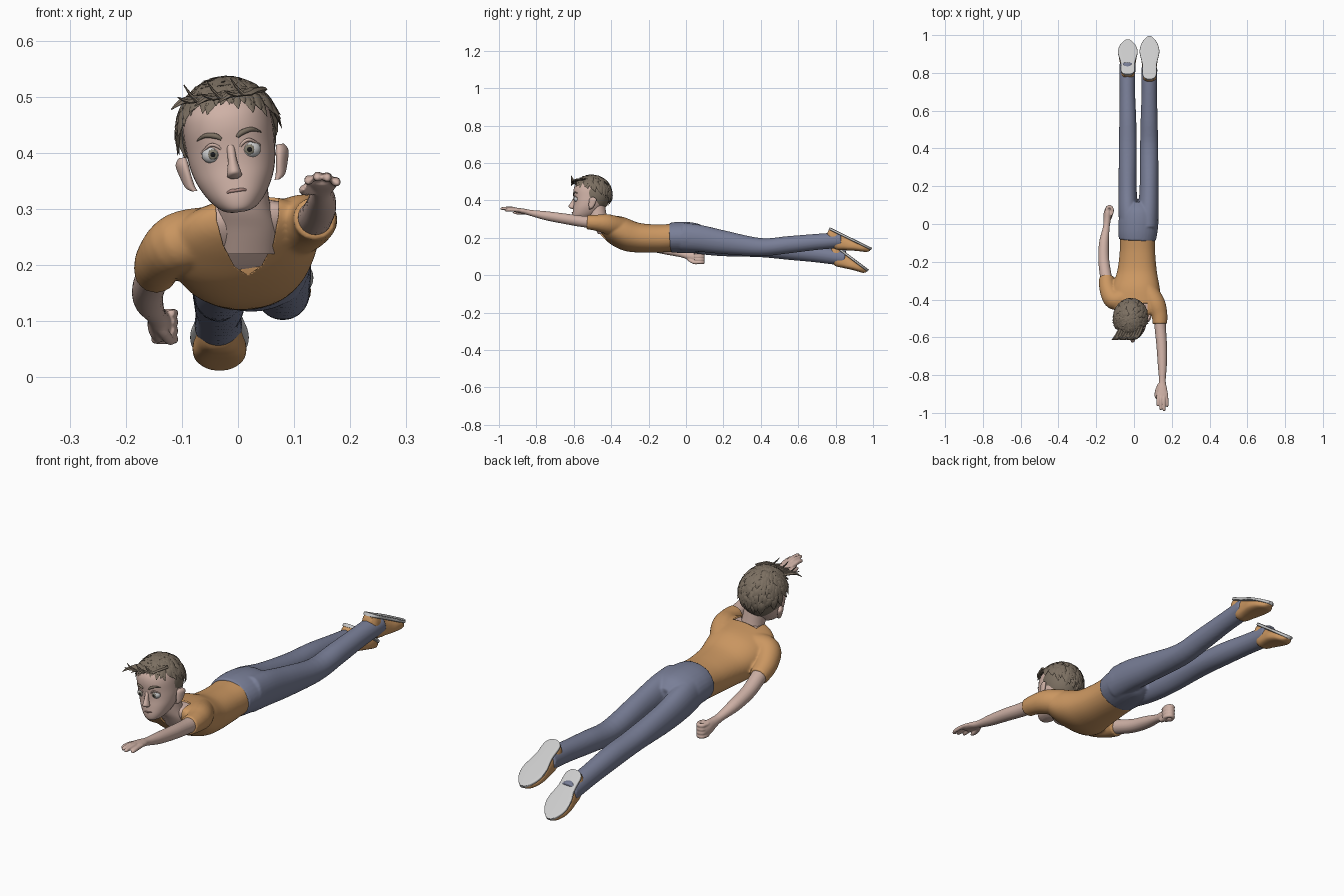
import bpy, bmesh, math, random
from mathutils import Vector, Matrix

if "Cube" in bpy.data.objects:
    bpy.data.objects.remove(bpy.data.objects["Cube"])

random.seed(4)


def material(name, r, g, b):
    m = bpy.data.materials.new(name)
    m.diffuse_color = (r, g, b, 1)
    m.use_nodes = True
    m.node_tree.nodes["Principled BSDF"].inputs["Base Color"].default_value = m.diffuse_color
    return m


SKIN = material("skin", .62, .44, .38)
LIP = material("lip", .42, .25, .22)
SHIRT = material("shirt_orange", .60, .31, .12)
DENIM = material("denim", .19, .21, .31)
HAIR = material("hair", .20, .16, .12)
WHITE = material("eye_white", .85, .85, .83)
IRIS = material("iris", .22, .20, .15)
BLACK = material("pupil", .01, .01, .01)


def spline(rows, steps):
    """Catmull-Rom interpolation of rows (x, y, z, half width, half height)."""
    out = []
    for i in range(len(rows) - 1):
        p = [rows[max(0, min(len(rows) - 1, i + k))] for k in (-1, 0, 1, 2)]
        for s in range(steps):
            t = s / steps
            out.append([.5 * (2 * b + (c - a) * t + (2 * a - 5 * b + 4 * c - d) * t * t
                              + (3 * b - a - 3 * c + d) * t ** 3) for a, b, c, d in zip(*p)])
    return out + [list(rows[-1])]


def add_loft(bm, rows, sides, steps, axis, up, roll, power):
    rows = spline([r if len(r) == 5 else (*r, r[3]) for r in rows], steps)
    rings = []
    for i, r in enumerate(rows):
        t = axis or Vector(rows[min(i + 1, len(rows) - 1)][:3]) - Vector(rows[max(i - 1, 0)][:3])
        t = Vector(t).normalized()
        s = t.cross(Vector(up)).normalized()
        s.rotate(Matrix.Rotation(roll, 3, t))
        n = s.cross(t)
        ring = []
        for k in range(sides):
            c, d = math.cos(math.tau * k / sides), math.sin(math.tau * k / sides)
            c, d = (math.copysign(abs(v) ** (2 / power), v) for v in (c, d))
            ring.append(bm.verts.new(Vector(r[:3]) + s * c * max(r[3], 4e-4) + n * d * max(r[4], 4e-4)))
        rings.append(ring)
    for a, b in zip(rings, rings[1:]):
        for k in range(sides):
            bm.faces.new((a[k - 1], a[k], b[k], b[k - 1]))
    bm.faces.new(rings[0])
    bm.faces.new(rings[-1])


def finish(bm, name, mat, angle=50):
    bmesh.ops.recalc_face_normals(bm, faces=bm.faces)
    me = bpy.data.meshes.new(name)
    bm.to_mesh(me)
    bm.free()
    ob = bpy.data.objects.new(name, me)
    bpy.context.collection.objects.link(ob)
    if mat:
        me.materials.append(mat)
    bpy.ops.object.select_all(action='DESELECT')
    ob.select_set(True)
    bpy.context.view_layer.objects.active = ob
    bpy.ops.object.shade_smooth_by_angle(angle=math.radians(angle))
    return ob


def loft(name, groups, mat, sides=24, steps=5, axis=None, up=(0, 0, 1), roll=0, power=2, angle=50):
    bm = bmesh.new()
    for rows in groups:
        add_loft(bm, rows, sides, steps, axis, up, roll, power)
    return finish(bm, name, mat, angle)


def ball(name, loc, scale, mat, rz=0):
    bm = bmesh.new()
    m = Matrix.Translation(loc) @ Matrix.Rotation(rz, 4, 'Z') @ Matrix.Diagonal((*scale, 1))
    bmesh.ops.create_uvsphere(bm, u_segments=24, v_segments=14, radius=1, matrix=m)
    return finish(bm, name, mat)


def fuse(ob, voxel=.005):
    """Melt overlapping volumes of one object into a single smooth skin."""
    r = ob.modifiers.new("fuse", 'REMESH')
    r.mode, r.voxel_size, r.use_smooth_shade = 'VOXEL', voxel, True
    s = ob.modifiers.new("soften", 'SMOOTH')
    s.factor, s.iterations = .5, 6


# Shirt: torso and two sleeves fused, with a scooped neckline cut out
ROLL = math.radians(-8)
torso = [(.018, -.07, .2, .093, .074), (.018, -.15, .196, .094, .074), (.016, -.25, .2, .105, .078),
         (.01, -.33, .22, .125, .088), (.008, -.40, .242, .135, .076), (.008, -.45, .266, .115, .054),
         (.01, -.48, .282, .08, .034), (.01, -.493, .287, .03, .014)]
sleeve_r = [(.06, -.34, .25, .055), (.112, -.42, .273, .053), (.134, -.48, .28, .043), (.137, -.53, .283, .038)]
sleeve_l = [(-.05, -.39, .25, .055), (-.105, -.40, .24, .054), (-.138, -.345, .21, .045), (-.147, -.28, .185, .038)]
bm = bmesh.new()
add_loft(bm, torso, 48, 5, (0, 1, 0), (0, 0, 1), ROLL, 2.2)
for s in (sleeve_r, sleeve_l):
    add_loft(bm, s, 24, 5, None, (0, 0, 1), 0, 2)
shirt = finish(bm, "shirt", SHIRT)
fuse(shirt)

bm = bmesh.new()
outline = [(.018, .182), (-.006, .198), (-.026, .235), (-.038, .28), (-.042, .36),
           (.072, .36), (.072, .29), (.063, .24), (.042, .2)]
face = bm.faces.new([bm.verts.new((x, -.6, z)) for x, z in outline])
new = bmesh.ops.extrude_face_region(bm, geom=[face])['geom']
bmesh.ops.translate(bm, vec=(0, .18, 0), verts=[v for v in new if isinstance(v, bmesh.types.BMVert)])
cutter = finish(bm, "neckline_cutter", None)
cutter.hide_render = True
cutter.hide_viewport = True
cut = shirt.modifiers.new("neckline", 'BOOLEAN')
cut.object, cut.operation = cutter, 'DIFFERENCE'

# Chest skin inside the shirt, and neck
loft("chest", [[(x, y + .006, z, a - .006, b - .006) for x, y, z, a, b in torso[3:]]], SKIN, 48, 5,
     axis=(0, 1, 0), roll=ROLL, power=2.2)
loft("neck", [[(.018, -.435, .22, .05, .035), (.018, -.45, .265, .053, .045), (.01, -.47, .31, .047, .048),
               (0, -.485, .39, .047, .05)]], SKIN, 32, axis=(0, 0, 1), up=(0, 1, 0))

# Trousers: hips and two legs fused
hips = [(.018, -.085, .2, .098, .079), (.02, -.04, .202, .104, .083), (.024, .02, .2, .105, .083),
        (.024, .07, .195, .09, .075), (.024, .11, .19, .05, .05)]
leg_l = [(-.02, -.02, .2, .055, .072), (-.031, .07, .185, .052, .072), (-.034, .2, .162, .048, .061),
         (-.033, .4, .143, .047, .047), (-.033, .55, .130, .045, .048), (-.035, .7, .112, .041, .044),
         (-.035, .85, .092, .043, .043)]
leg_r = [(.07, -.02, .205, .057, .075), (.076, .07, .197, .054, .072), (.08, .2, .176, .05, .063),
         (.08, .4, .15, .048, .048), (.08, .55, .163, .045, .046), (.081, .7, .178, .041, .043),
         (.081, .83, .188, .043, .042)]
fuse(loft("trousers", [hips, leg_l, leg_r], DENIM, 32))

# Shoes: grey sole on top, orange upper beneath, built along +y then tilted
for side, heel, length, tilt in (("left", (-.033, .79, .162), .23, 37), ("right", (.082, .765, .25), .252, 26)):
    place = Matrix.Translation(heel) @ Matrix.Rotation(-math.radians(tilt), 4, 'X')
    widths = [(0, .012), (.03, .026), (.12, .037), (.35, .038), (.62, .052), (.8, .046), (.93, .028), (1, .01)]
    sole = loft(side + "_sole", [[(0, u * length, 0, w, .007) for u, w in widths]], None, 32,
                axis=(0, 1, 0), power=5, angle=40)
    rows = [(.01, .02, .03), (.1, .034, .06), (.3, .036, .085), (.48, .042, .07), (.65, .048, .052),
            (.82, .042, .036), (.93, .025, .026), (.985, .01, .012)]
    upper = loft(side + "_shoe_upper", [[(0, u * length, -h / 2, w, h / 2) for u, w, h in rows]], SHIRT, 32,
                 axis=(0, 1, 0), power=2.6)
    sole.matrix_world = upper.matrix_world = place

# Reaching arm with an open hand
arm = [(.134, -.47, .28, .033), (.14, -.56, .288, .03), (.147, -.65, .302, .028), (.15, -.75, .318, .024),
       (.15, -.83, .333, .018, .016), (.15, -.87, .342, .025, .014), (.151, -.91, .349, .029, .012),
       (.151, -.925, .351, .022, .008)]
reach = [arm]
for dx, tip, z in ((-.022, -.965, .351), (-.008, -.985, .357), (.007, -.992, .356), (.021, -.97, .348)):
    x = .151 + dx
    reach.append([(x, -.895, .347, .008), (x + dx * .1, -.93, z + .001, .0085), (x + dx * .15, tip + .012, z, .008),
                  (x + dx * .2, tip + .002, z - .002, .005), (x + dx * .2, tip, z - .002, .001)])
reach.append([(.135, -.85, .335, .01), (.122, -.88, .334, .01), (.117, -.91, .334, .0085), (.118, -.928, .335, .002)])
fuse(loft("reaching_arm", reach, SKIN, 20), .003)

# Trailing arm with a closed fist
trail = [[(-.136, -.35, .21, .033), (-.15, -.27, .183, .031), (-.16, -.19, .157, .029), (-.159, -.1, .135, .026),
          (-.147, -.02, .112, .018), (-.142, .02, .102, .019, .023), (-.14, .055, .094, .021, .031),
          (-.139, .08, .091, .014, .025), (-.138, .086, .091, .006, .01)]]
for i in range(4):
    z = .068 + i * .0155
    trail.append([(-.148, .06, z, .008), (-.14, .088, z, .0085), (-.122, .09, z, .0085), (-.114, .07, z, .008),
                  (-.119, .045, z, .006)])
trail.append([(-.14, .01, .09, .009), (-.128, .03, .074, .0095), (-.12, .055, .065, .008), (-.118, .072, .066, .003)])
fuse(loft("trailing_arm", trail, SKIN, 20), .003)

# Head, in its own upright frame (z = chin to crown), tilted as one piece
head_parts = []
skull = [(-.086, -.08, -.035, .012), (-.08, -.093, -.01, .03), (-.06, -.097, .03, .05), (-.03, -.094, .06, .067),
         (0, -.09, .08, .076), (.03, -.09, .09, .079), (.07, -.092, .092, .08), (.10, -.083, .088, .074),
         (.13, -.055, .065, .05), (.144, -.015, .025, .012)]
head_parts.append(loft("head", [[(0, (f + b) / 2, z, w, (b - f) / 2) for z, f, b, w in skull]], SKIN, 40,
                       axis=(0, 0, 1), up=(0, 1, 0), power=2.15))
head_parts.append(loft("nose", [[(0, -.085, .034, .007, .006), (0, -.094, .008, .008, .012),
                                 (0, -.101, -.012, .012, .017), (0, -.099, -.021, .013, .012),
                                 (0, -.096, -.026, .006, .004)]], SKIN, axis=(0, 0, 1), up=(0, 1, 0)))
head_parts.append(loft("mouth", [[(-.021, -.09, -.05, .001), (-.01, -.096, -.047, .003), (0, -.098, -.047, .003),
                                  (.01, -.096, -.047, .003), (.021, -.09, -.05, .001)]], LIP, 10))
for s, side in ((-1, "left"), (1, "right")):
    head_parts += [
        ball(side + "_eye", (s * .034, -.075, .022), (.019, .014, .0155), WHITE),
        ball(side + "_iris", (s * .033, -.0865, .022), (.009, .0035, .009), IRIS),
        ball(side + "_pupil", (s * .033, -.0885, .022), (.005, .0025, .005), BLACK),
        loft(side + "_eyelid", [[(s * .014, -.085, .026, .002), (s * .024, -.088, .036, .003),
                                 (s * .036, -.087, .039, .003), (s * .053, -.072, .027, .002)]], SKIN, 10),
        loft(side + "_eyebrow", [[(s * .014, -.091, .047, .003), (s * .024, -.09, .054, .005),
                                  (s * .042, -.082, .057, .004), (s * .058, -.068, .050, .001)]], HAIR, 10),
        loft(side + "_ear", [[(s * .074, -.004, -.038, .005), (s * .081, .002, -.03, .008, .012),
                              (s * .087, .008, -.008, .009, .019), (s * .09, .012, .012, .01, .02),
                              (s * .088, .01, .024, .006, .01)]], SKIN, axis=(0, 0, 1), up=(s * .35, 1, 0))]

# Hair: a close cap plus layered pointed locks flowing from the crown
head_parts.append(ball("hair_cap", (0, .018, .052), (.084, .09, .097), HAIR))


def scalp(theta, phi, lift):
    return Vector((math.sin(theta) * math.sin(phi) * .088, -math.sin(theta) * math.cos(phi) * .1,
                   math.cos(theta) * .097)) * lift + Vector((0, .008, .052))


bm = bmesh.new()
for i in range(250):
    phi = i * 2.39996
    front = max(0, math.cos(phi))
    top = math.radians(64 + 60 * (1 - math.cos(phi)) / 2)
    theta = top * math.sqrt((i + 12) / 262) * random.uniform(.92, 1.05)
    span = math.radians(random.uniform(28, 42))
    twist = random.uniform(-.12, .3) - .25 * front
    tip = random.uniform(1.04, 1.12) + .06 * front * random.random()
    width = random.uniform(.009, .015)
    rows = [(*scalp(theta - span * (1 - k), phi + twist * k, lift), w * width, .35 * w * width)
            for k, lift, w in ((0, .97, .5), (.35, 1.05, 1), (.7, 1.06, .75), (1, tip, .05))]
    mid = scalp(theta - span / 2, phi, 1) - Vector((0, .008, .052))
    add_loft(bm, rows, 6, 2, None, mid, 0, 2)
# Swept-up fringe on one side
for i in range(9):
    x = -.06 + i * .014
    add_loft(bm, [(x + .02, -.03, .125, .008, .005), (x, -.075, .125, .012, .006),
                  (x - .018, -.094, .122, .008, .004), (x - .035, -.104, .112 + .02 * (i % 3), .001, .001)],
             6, 2, None, (0, -.4, 1), 0, 2)
head_parts.append(finish(bm, "hair_locks", HAIR, 35))

tilt = Matrix.Translation((-.009, -.51, .38)) @ Matrix.Rotation(math.radians(-8), 4, 'Y')
for ob in head_parts:
    ob.matrix_world = tilt
